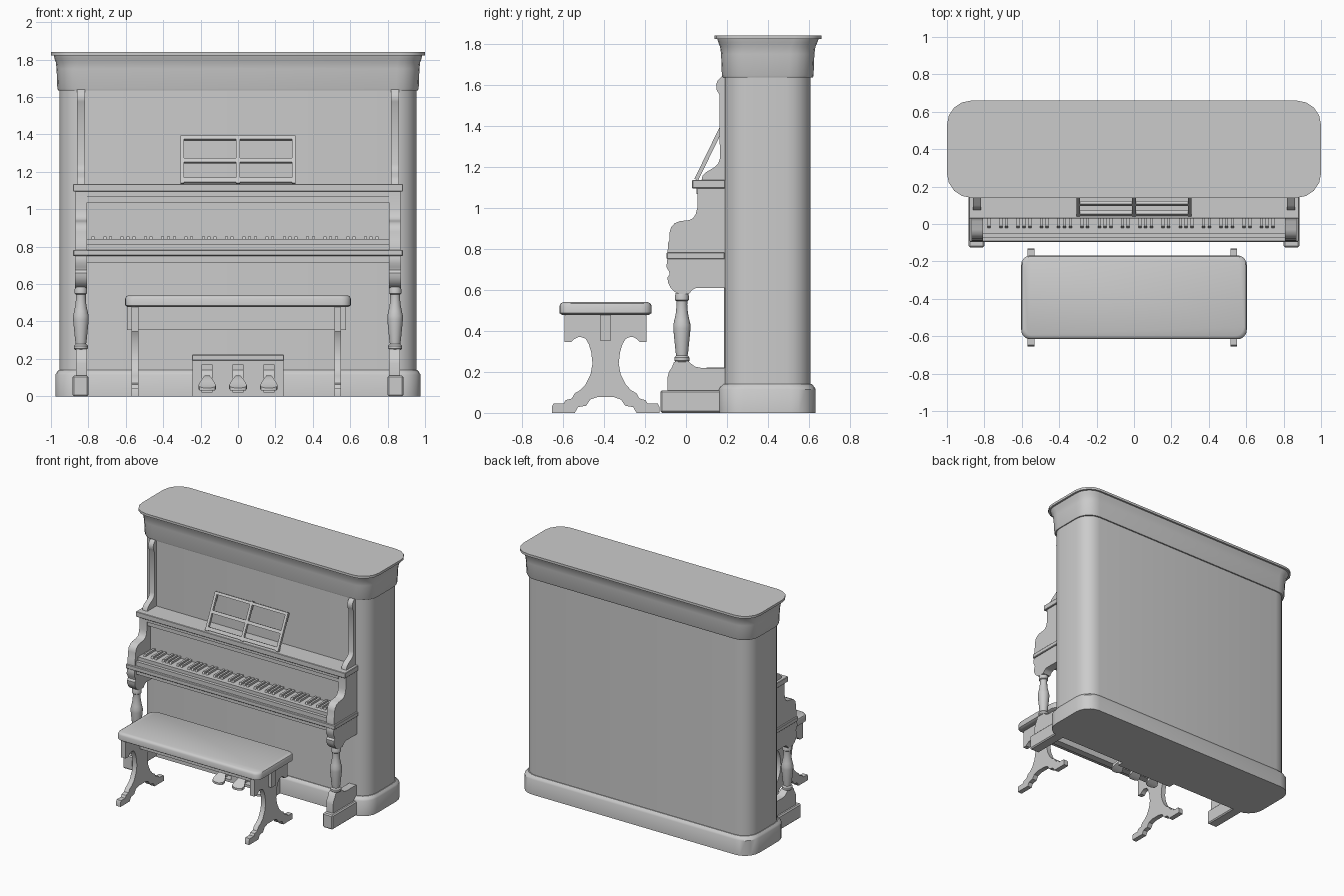
import bpy, bmesh, math
from mathutils import Matrix, Vector


def finish(bm, name, angle=35):
    bmesh.ops.recalc_face_normals(bm, faces=bm.faces)
    me = bpy.data.meshes.new(name)
    bm.to_mesh(me)
    bm.free()
    me.shade_smooth()
    me.set_sharp_from_angle(angle=math.radians(angle))
    ob = bpy.data.objects.new(name, me)
    bpy.context.collection.objects.link(ob)
    return ob


def box(name, x0, x1, y0, y1, z0, z1, bevel=0):
    bm = bmesh.new()
    bmesh.ops.create_cube(bm, size=1)
    for v in bm.verts:
        v.co = ((x0 + x1) / 2 + v.co.x * (x1 - x0), (y0 + y1) / 2 + v.co.y * (y1 - y0),
                (z0 + z1) / 2 + v.co.z * (z1 - z0))
    if bevel:
        bmesh.ops.bevel(bm, geom=bm.edges[:], offset=bevel, segments=1, affect='EDGES')
    return finish(bm, name)


def loft(name, rings, angle=35):
    bm = bmesh.new()
    vs = [[bm.verts.new(p) for p in r] for r in rings]
    n = len(vs[0])
    for a, b in zip(vs, vs[1:]):
        for i in range(n):
            bm.faces.new((a[i], a[(i + 1) % n], b[(i + 1) % n], b[i]))
    bm.faces.new(vs[0][::-1])
    bm.faces.new(vs[-1])
    return finish(bm, name, angle)


def rounded(hx, y0, y1, r, z, seg=5):
    pts = []
    for cx, cy, a0 in ((hx - r, y1 - r, 0), (r - hx, y1 - r, 90), (r - hx, y0 + r, 180), (hx - r, y0 + r, 270)):
        for i in range(seg + 1):
            a = math.radians(a0 + 90 * i / seg)
            pts.append((cx + r * math.cos(a), cy + r * math.sin(a), z))
    return pts


def slab(name, sections, r, seg=5):
    return loft(name, [rounded(hx, y0, y1, r, z, seg) for z, hx, y0, y1 in sections])


def prism(name, pts, x0, x1):
    # side profile given as (y, z), extruded along x
    return loft(name, [[(x, y, z) for y, z in pts] for x in (x0, x1)])


def turned(name, x, y, prof, n=20):
    return loft(name, [[(x + r * math.cos(2 * math.pi * i / n), y + r * math.sin(2 * math.pi * i / n), z)
                        for i in range(n)] for r, z in prof], 40)


# cabinet: plinth, body, flared cornice, lid
slab("plinth", [(0, .976, .16, .632), (.115, .976, .16, .632), (.126, .97, .165, .626), (.14, .96, .18, .614)], .12)
slab("cabinet_body", [(.13, .955, .185, .608), (1.65, .955, .185, .608)], .12)
slab("cornice", [(1.635, .962, .178, .618), (1.645, .966, .175, .622), (1.75, .97, .171, .626),
                 (1.785, .974, .166, .631), (1.805, .981, .158, .64), (1.822, .985, .153, .646)], .12)
slab("lid", [(1.822, 1, .14, .66), (1.84, 1, .14, .66)], .13, 4)

# side supports, mirrored left and right
CHEEK = [(.19, 1.1), (.055, 1.1), (.055, 1.0), (.048, .97), (.035, .95), (.015, .94), (-.03, .935), (-.055, .925),
         (-.073, .905), (-.08, .88), (-.08, .845), (-.087, .83), (-.09, .78), (.19, .78)]
BRACKET = [(.19, .755), (-.09, .755), (-.093, .74), (-.095, .71), (-.083, .69), (-.08, .675), (-.09, .66),
           (-.088, .635), (-.075, .61), (-.058, .592), (-.035, .58), (.015, .58), (.03, .6), (.05, .61), (.19, .61)]
UPPER = [(.19, 1.64), (.175, 1.64), (.155, 1.622), (.147, 1.6), (.15, 1.575), (.163, 1.55), (.165, 1.24),
         (.157, 1.215), (.135, 1.195), (.1, 1.175), (.08, 1.155), (.075, 1.13), (.19, 1.13)]
FOOT = [(.19, .105), (-.09, .105), (-.09, .175), (-.083, .2), (-.07, .22), (-.06, .245), (-.05, .253), (.01, .253),
        (.025, .24), (.045, .225), (.07, .22), (.19, .22)]
LEG = [(.03, .248), (.037, .255), (.037, .27), (.028, .28), (.031, .3), (.036, .35), (.042, .41), (.042, .43),
       (.036, .455), (.029, .49), (.026, .53), (.027, .545), (.034, .55), (.034, .57), (.03, .585)]
for s, side in ((-1, "left"), (1, "right")):
    prism(side + "_arm", CHEEK, s * .807, s * .87)
    prism(side + "_bracket", BRACKET, s * .807, s * .872)
    prism(side + "_upper_scroll", UPPER, s * .818, s * .86)
    prism(side + "_foot_scroll", FOOT, s * .807, s * .865)
    turned(side + "_turned_leg", s * .84, -.02, LEG)
    xa, xb = sorted((s * .8, s * .884))
    box(side + "_foot_block", xa, xb, -.125, .19, 0, .11, .008)

# key bed, keys, fallboard, shelf
box("key_bed", -.882, .882, -.095, .19, .75, .783, .004)
box("key_bed_underside", -.81, .81, -.07, .19, .715, .752)
box("key_slip", -.81, .81, -.076, -.05, .78, .815)
box("white_keys", -.808, .808, -.052, .12, .78, .84)
box("fallboard", -.81, .81, .1, .19, .83, 1.1)
box("shelf_rail", -.81, .81, .062, .12, 1.035, 1.07)
box("shelf_moulding", -.81, .81, .05, .12, 1.067, 1.097)
box("shelf", -.882, .882, .03, .19, 1.095, 1.135, .003)

# sharps follow the usual two-and-three pattern over 52 naturals
w = 1.61 / 52
for i in range(51):
    if i % 7 in (0, 2, 3, 5, 6):
        x = -.805 + (i + 1) * w
        prism("black_key", [(-.022, .838), (-.012, .855), (.11, .855), (.11, .838)], x - .008, x + .008)

# leaning music rack, made flat (x, height) then tilted
TILT = Matrix.Translation((0, .05, 1.137)) @ Matrix.Rotation(math.radians(-26), 4, 'X')
for name, x0, x1, h0, h1 in (("rack_left_stile", -.308, -.288, 0, .28), ("rack_right_stile", .288, .308, 0, .28),
                             ("rack_middle_stile", -.01, .01, 0, .285), ("rack_bottom_rail", -.29, .29, .005, .03),
                             ("rack_middle_rail", -.29, .29, .125, .148), ("rack_top_rail", -.29, .29, .26, .28)):
    box(name, x0, x1, -.01, .01, h0, h1).matrix_world = TILT

# pedal box with three slots, and pedals
PX = (-.165, 0, .165)
edges = [-.243] + [e for p in PX for e in (p - .027, p + .027)] + [.243]
for a, b in zip(edges[::2], edges[1::2]):
    box("pedal_box_post", a, b, .11, .18, 0, .172)
box("pedal_box_rail", -.243, .243, .11, .18, .17, .192)
box("pedal_box_top", -.246, .246, .1, .19, .19, .222, .003)
PEDAL = [(.17, .011, .105, .085), (.09, .014, .11, .09), (.06, .022, .1, .078), (.035, .036, .08, .06),
         (.01, .047, .06, .04), (-.01, .042, .05, .032), (-.022, .02, .045, .03)]
for p in PX:
    box("pedal_slot_sill", p - .03, p + .03, .11, .18, 0, .02)
    loft("pedal", [[(p - h, y, b), (p + h, y, b), (p + h, y, t), (p - h, y, t)] for y, h, t, b in PEDAL])

# bench
Y = -.392
slab("bench_seat", [(.478, .59, -.605, -.18), (.486, .603, -.616, -.168), (.522, .603, -.616, -.168),
                    (.533, .598, -.611, -.173), (.54, .586, -.6, -.185)], .05)
box("bench_stretcher", -.594, .577, Y - .027, Y + .027, .353, .48)
HALF = [(.2, .48), (.2, .345), (.167, .345), (.152, .36), (.135, .369), (.117, .369), (.098, .362), (.082, .335),
        (.07, .295), (.064, .24), (.073, .19), (.098, .138), (.125, .11), (.15, .096), (.165, .07), (.195, .062),
        (.205, .045), (.255, .045), (.262, .03), (.262, 0), (.15, 0), (.135, .028), (.095, .035), (.075, .065),
        (.04, .077)]
outline = [(Y + d, z) for d, z in HALF] + [(Y - d, z) for d, z in reversed(HALF)]
for side, x0, x1 in (("left", -.57, -.533), ("right", .515, .552)):
    prism(side + "_bench_leg", outline, x0, x1)
